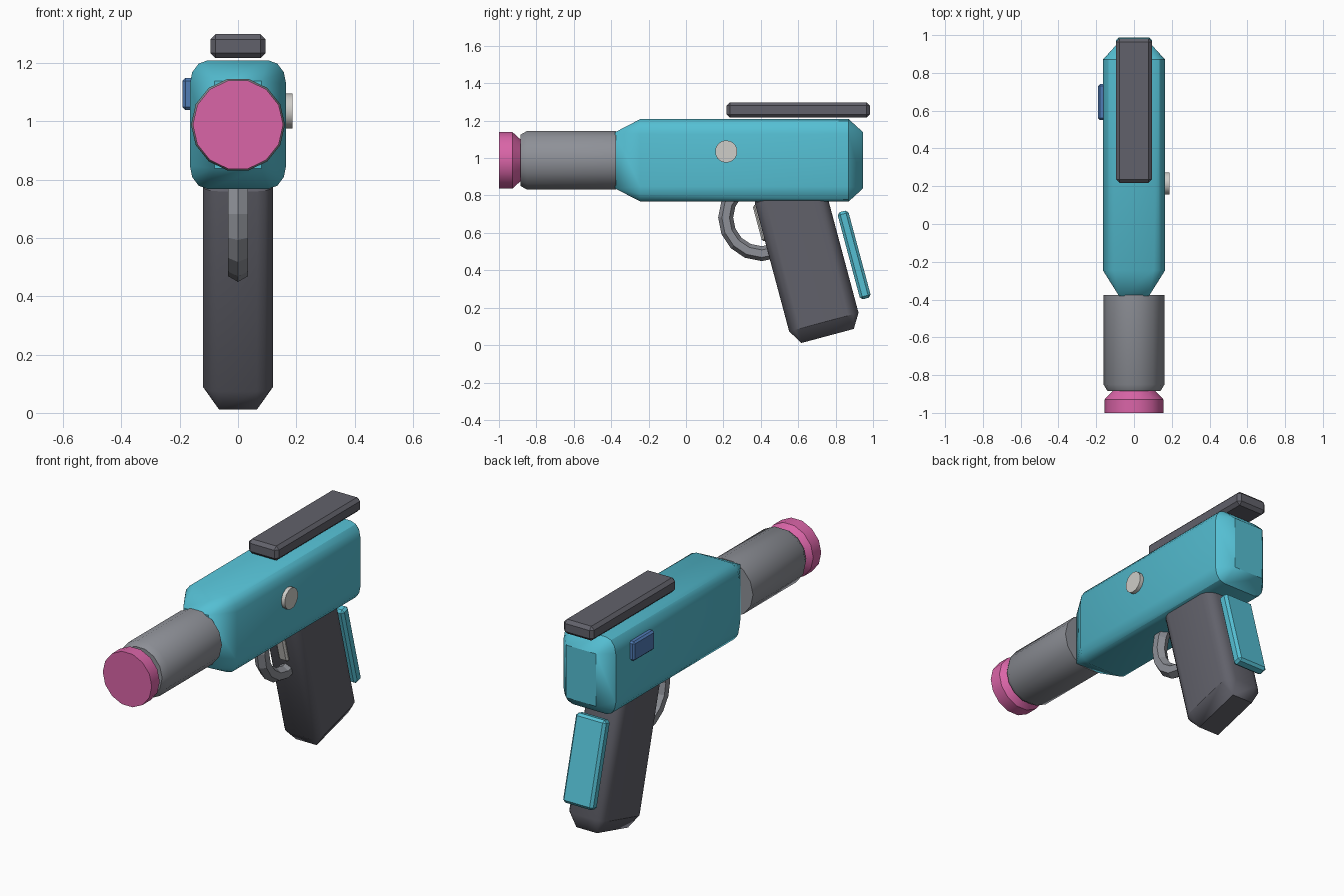
import bpy
import bmesh
from math import cos, sin, pi, radians
from mathutils import Matrix, Vector

cube = bpy.data.objects.get("Cube")
if cube:
    bpy.data.objects.remove(cube, do_unlink=True)


def material(name, rgb):
    mat = bpy.data.materials.new(name)
    mat.use_nodes = True
    mat.diffuse_color = (*rgb, 1)
    mat.node_tree.nodes["Principled BSDF"].inputs["Base Color"].default_value = (*rgb, 1)
    return mat


TEAL = material("teal", (0.09, 0.52, 0.65))
DARK = material("dark_grey", (0.12, 0.12, 0.145))
GREY = material("mid_grey", (0.27, 0.28, 0.31))
PINK = material("pink", (0.70, 0.13, 0.39))
WHITE = material("off_white", (0.62, 0.61, 0.58))
BLUE = material("blue", (0.08, 0.20, 0.47))


def finish(name, bm, mat, matrix=Matrix(), smooth=None):
    bmesh.ops.remove_doubles(bm, verts=bm.verts, dist=1e-5)
    bmesh.ops.recalc_face_normals(bm, faces=bm.faces)
    bm.transform(matrix)
    mesh = bpy.data.meshes.new(name)
    bm.to_mesh(mesh)
    bm.free()
    mesh.materials.append(mat)
    obj = bpy.data.objects.new(name, mesh)
    bpy.context.collection.objects.link(obj)
    if smooth:
        bpy.ops.object.select_all(action="DESELECT")
        obj.select_set(True)
        bpy.context.view_layer.objects.active = obj
        bpy.ops.object.shade_smooth_by_angle(angle=radians(smooth))
    return obj


def loft(name, rings, mat, matrix=Matrix(), smooth=None):
    """Skin a stack of equal-length point rings and cap both ends."""
    bm = bmesh.new()
    rows = [[bm.verts.new(p) for p in ring] for ring in rings]
    n = len(rows[0])
    for a, b in zip(rows, rows[1:]):
        for i in range(n):
            j = (i + 1) % n
            bm.faces.new((a[i], a[j], b[j], b[i]))
    bm.faces.new(rows[0])
    bm.faces.new(rows[-1])
    return finish(name, bm, mat, matrix, smooth)


def rounded(hx, hy, z, rx=0.0, ry=0.0):
    """Rectangle ring with elliptical corners, at local height z."""
    ring = []
    for q, (sx, sy) in enumerate(((1, 1), (-1, 1), (-1, -1), (1, -1))):
        for k in range(4):
            a = q * pi / 2 + k * pi / 6
            ring.append((sx * (hx - rx) + rx * cos(a), sy * (hy - ry) + ry * sin(a), z))
    return ring


def circle(r, z, n):
    return [(r * cos(2 * pi * i / n), r * sin(2 * pi * i / n), z) for i in range(n)]


def box(name, size, centre, mat, bevel, tilt=0.0):
    bm = bmesh.new()
    bmesh.ops.create_cube(bm, size=1)
    bm.transform(Matrix.Diagonal((*size, 1)))
    bmesh.ops.bevel(bm, geom=bm.edges[:], offset=bevel, segments=1, affect="EDGES")
    return finish(name, bm, mat, Matrix.Translation(centre) @ Matrix.Rotation(tilt, 4, "X"))


# Local z runs toward the back (+y), local y runs down
ALONG = Matrix.Translation((0, 0, 0.988)) @ Matrix.Rotation(-pi / 2, 4, "X")
TILT = radians(15)

# Body with a long front taper and a short rear chamfer
loft("body", [rounded(0.08, 0.15, -0.38),
              rounded(0.165, 0.22, -0.245, 0.06, 0.08),
              rounded(0.165, 0.22, 0.87, 0.06, 0.08),
              rounded(0.095, 0.15, 0.947)], TEAL, ALONG, 32)

# Barrel and muzzle tip
SIDES = 14
loft("barrel", [circle(0.14, -0.885, SIDES), circle(0.161, -0.85, SIDES),
                circle(0.161, -0.375, SIDES)], GREY, ALONG, 32)
loft("muzzle_tip", [circle(0.155, -1.0, SIDES), circle(0.155, -0.928, SIDES),
                    circle(0.11, -0.88, SIDES)], PINK, ALONG, 32)

# Top rail
box("top_rail", (0.19, 0.765, 0.082), (0, 0.6, 1.257), DARK, 0.018)

# Raked grip with chamfered ends
grip_matrix = Matrix.Translation((0, 0.636, 0.5)) @ Matrix.Rotation(TILT, 4, "X")
loft("grip", [rounded(0.065, 0.145, -0.467),
              rounded(0.12, 0.192, -0.39, 0.055, 0.06),
              rounded(0.12, 0.192, 0.32, 0.055, 0.06),
              rounded(0.065, 0.145, 0.39)], DARK, grip_matrix, 32)

# Plate behind the grip and trigger in front of it
box("rear_plate", (0.19, 0.06, 0.482), (0, 0.899, 0.482), TEAL, 0.014, TILT)
box("trigger", (0.06, 0.08, 0.2), (0, 0.42, 0.66), WHITE, 0.01, TILT)

# Trigger guard ring, its upper and rear parts buried in body and grip
bm = bmesh.new()
MAJOR, MINOR = 16, 6
grid = []
for i in range(MAJOR):
    a = 2 * pi * i / MAJOR
    row = []
    for j in range(MINOR):
        b = 2 * pi * j / MINOR
        r = 0.193 + 0.04 * cos(b)
        row.append(bm.verts.new((0.04 * sin(b), r * cos(a), r * sin(a))))
    grid.append(row)
for i in range(MAJOR):
    for j in range(MINOR):
        i2, j2 = (i + 1) % MAJOR, (j + 1) % MINOR
        bm.faces.new((grid[i][j], grid[i2][j], grid[i2][j2], grid[i][j2]))
finish("trigger_guard", bm, GREY, Matrix.Translation((0, 0.405, 0.682)))

# Side controls: round button on the left, switch on the right
loft("round_button", [circle(0.06, 0.14, 14), circle(0.06, 0.187, 14)], WHITE,
     Matrix.Translation((0, 0.215, 1.035)) @ Matrix.Rotation(pi / 2, 4, "Y"), 32)
box("side_switch", (0.05, 0.19, 0.11), (-0.165, 0.645, 1.093), BLUE, 0.01)
